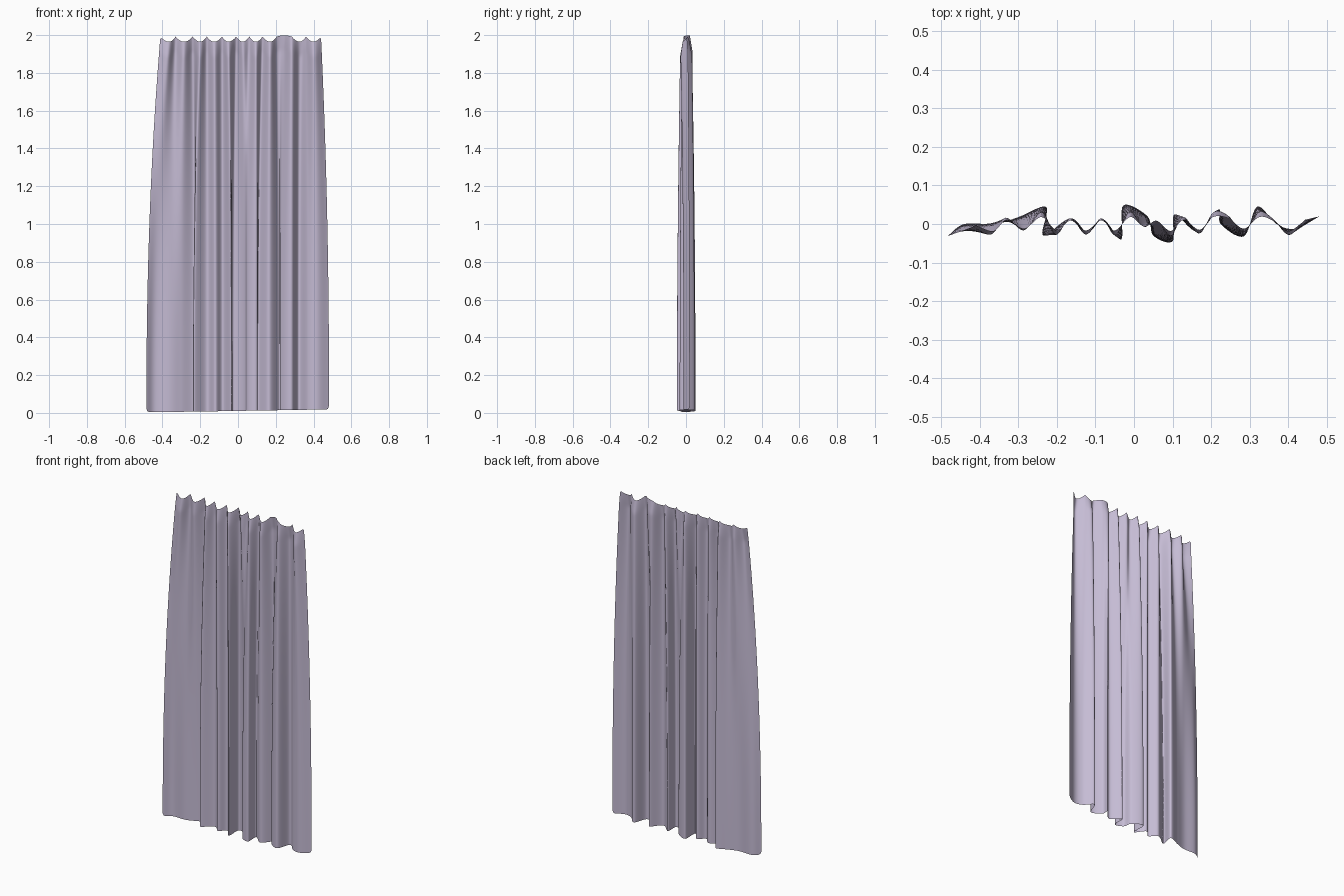
import bpy, math
from mathutils import Vector

if "Cube" in bpy.data.objects:
    bpy.data.objects.remove(bpy.data.objects["Cube"])

# Fold path under the hooks: hook, trough, hook ... (x, y)
TOP = [(-.412, -.005), (-.365, -.03), (-.33, .018), (-.285, -.02), (-.24, .03), (-.2, -.028),
       (-.165, .015), (-.125, -.028), (-.085, .015), (-.05, -.028), (-.01, .03), (.025, -.01),
       (.06, .012), (.095, -.03), (.13, .018), (.17, -.025), (.205, .03), (.245, .025),
       (.285, -.02), (.325, .03), (.36, .015), (.40, -.03), (.44, .01)]
# Matching fold path at the hem, with a few overlapping S-folds
HEM = [(-.485, -.032), (-.44, .0), (-.36, .0), (-.30, .018), (-.228, .044), (-.236, -.03),
       (-.165, .015), (-.12, -.022), (-.08, .012), (-.033, -.04), (-.028, .048), (.035, .02),
       (.05, -.03), (.10, -.045), (.105, .025), (.165, -.02), (.22, .038), (.225, .0),
       (.285, -.032), (.32, .045), (.37, .0), (.42, -.012), (.482, .02)]
STEPS, ROWS = 10, 70


def smooth_path(pts):
    """Catmull-Rom samples through the points."""
    p = [Vector(q) for q in pts]
    p = [2 * p[0] - p[1]] + p + [2 * p[-1] - p[-2]]
    out = []
    for i in range(1, len(p) - 2):
        a, b, c, d = p[i - 1:i + 3]
        for k in range(STEPS):
            t = k / STEPS
            out.append(.5 * (2 * b + (c - a) * t + (2 * a - 5 * b + 4 * c - d) * t * t
                             + (3 * b - a - 3 * c + d) * t ** 3))
    return out + [p[-2]]


def corner(d, r):
    """Rounded corner offset at distance d from the side edge."""
    return r - math.sqrt(r * r - (r - d) ** 2) if d < r else 0


top, hem = smooth_path(TOP), smooth_path(HEM)
n = len(top)
verts, faces = [], []
for j in range(ROWS + 1):
    t = (j / ROWS) ** 1.6                      # rows are denser near the hooks
    w = 1 - (1 - t) ** 2.2                     # spread from gathered top to hem
    gather = .6 + .4 * min(1, t / .04)         # pleats flatten at the heading
    for i in range(n):
        p = top[i].lerp(hem[i], w)
        s = i / (2 * STEPS)
        sag = .027 * abs(math.sin(math.pi * s)) ** .9
        if 8 <= s <= 9:
            sag *= -.25                        # one pleat stands upright
        edge = min(abs(hem[i].x + .485), abs(hem[i].x - .482))
        z_top = 1.992 - sag - corner(edge, .012)
        z_hem = .004 + .014 * i / n + corner(edge, .018)
        verts.append((p.x, p.y * gather, z_top + (z_hem - z_top) * t))
for j in range(ROWS):
    for i in range(n - 1):
        a = j * n + i
        faces.append((a, a + n, a + n + 1, a + 1))

# Curtain cloth
mesh = bpy.data.meshes.new("curtain")
mesh.from_pydata(verts, [], faces)
for f in mesh.polygons:
    f.use_smooth = True
curtain = bpy.data.objects.new("curtain", mesh)
bpy.context.collection.objects.link(curtain)

# Lilac fabric
fabric = bpy.data.materials.new("lilac_fabric")
fabric.diffuse_color = (.56, .50, .66, 1)
fabric.use_nodes = True
fabric.node_tree.nodes["Principled BSDF"].inputs["Base Color"].default_value = fabric.diffuse_color
mesh.materials.append(fabric)
